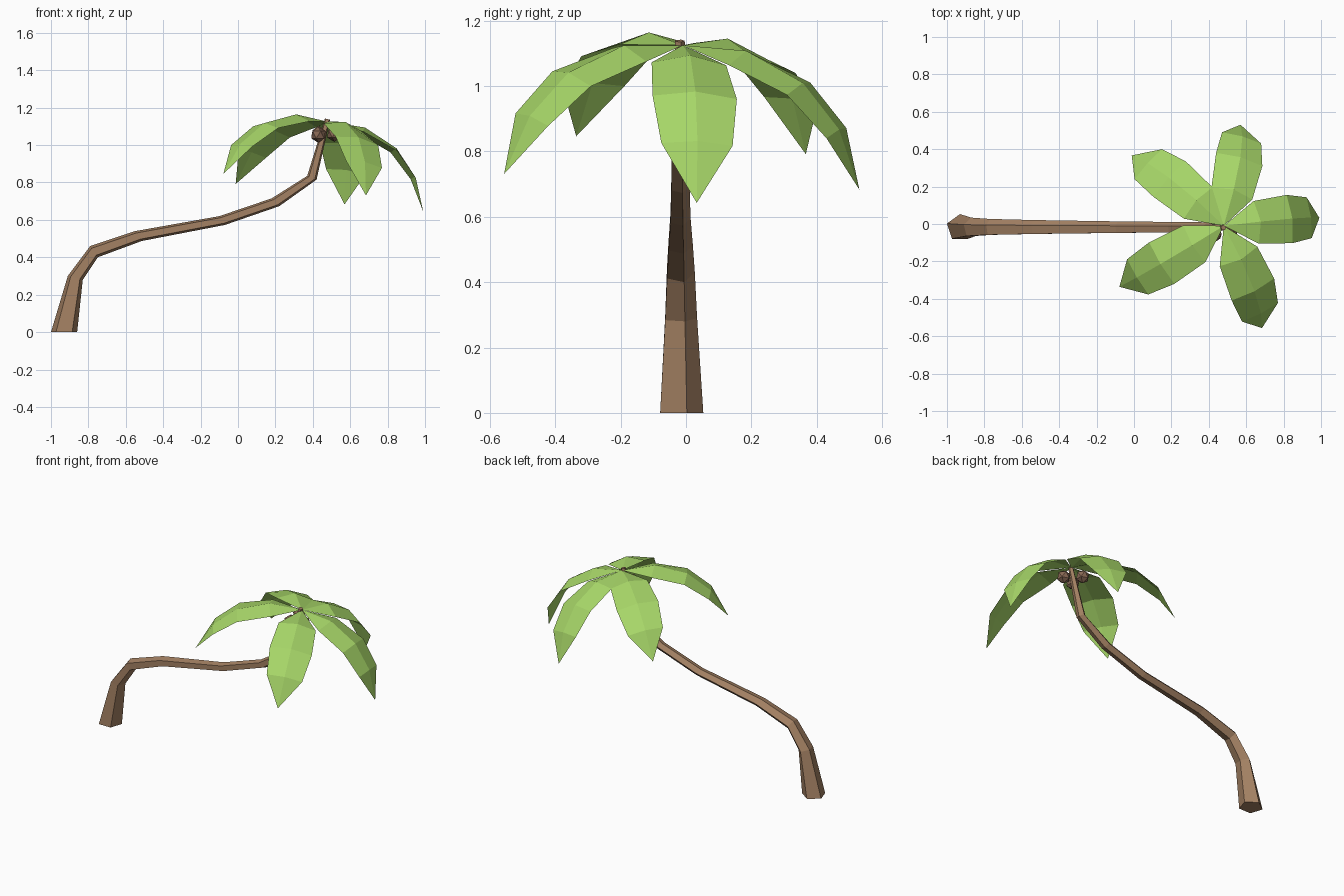
import bpy, bmesh, math
from mathutils import Matrix, Vector

if "Cube" in bpy.data.objects:
    bpy.data.objects.remove(bpy.data.objects["Cube"])


def material(name, rgb):
    m = bpy.data.materials.new(name)
    m.diffuse_color = (*rgb, 1)
    m.use_nodes = True
    m.node_tree.nodes["Principled BSDF"].inputs["Base Color"].default_value = m.diffuse_color
    return m


BARK = material("bark brown", (0.37, 0.22, 0.125))
GREEN = material("leaf green", (0.39, 0.68, 0.14))
NUT = material("coconut brown", (0.25, 0.14, 0.09))


def finish(bm, name, mat):
    me = bpy.data.meshes.new(name)
    bm.to_mesh(me)
    bm.free()
    me.materials.append(mat)
    ob = bpy.data.objects.new(name, me)
    bpy.context.collection.objects.link(ob)
    return ob


# Trunk: five-sided rings given by left (x, z), right (x, z) and radius in y
RINGS = [
    (-1.0, 0.0, -0.86, 0.0, 0.073),
    (-0.91, 0.30, -0.83, 0.28, 0.054),
    (-0.79, 0.46, -0.75, 0.40, 0.047),
    (-0.55, 0.54, -0.515, 0.487, 0.041),
    (-0.10, 0.62, -0.07, 0.573, 0.034),
    (0.18, 0.715, 0.22, 0.673, 0.031),
    (0.37, 0.835, 0.42, 0.815, 0.029),
    (0.465, 1.142, 0.492, 1.135, 0.016),
]
bm = bmesh.new()
prev = None
for xl, zl, xr, zr, ry in RINGS:
    c = Vector(((xl + xr) / 2, -0.02, (zl + zr) / 2))
    u = Vector((xr - xl, 0, zr - zl)) / 2 / 0.951
    ring = []
    for k in range(5):
        a = math.radians(90 + 72 * k)
        ring.append(bm.verts.new(c + u * math.cos(a) + Vector((0, ry * math.sin(a), 0))))
    if prev:
        for k in range(5):
            j = (k + 1) % 5
            bm.faces.new((prev[k], prev[j], ring[j], ring[k]))
    else:
        bm.faces.new(ring[::-1])
    prev = ring
bm.faces.new(prev)
bmesh.ops.recalc_face_normals(bm, faces=bm.faces)
finish(bm, "trunk", BARK)

# Leaves: one drooping folded blade, repeated around a tilted crown
# stations: distance, height, half width, fold depth, edge setback
STATIONS = [(0.202, 0.004, 0.115, 0.03, 0.02),
            (0.388, -0.076, 0.13, 0.02, 0.012),
            (0.512, -0.208, 0.11, 0.012, 0.008)]
TIP = (0.588, 0, -0.387)
crown = (Matrix.Translation((0.48, -0.01, 1.125))
         @ Matrix.Rotation(math.radians(9.6), 4, 'Y')
         @ Matrix.Rotation(math.radians(-3.5), 4, 'X'))
for n, angle in enumerate((6.5, 74, 137, 211, 297)):
    bm = bmesh.new()
    base = bm.verts.new((0, 0, 0))
    rows = []
    for r, z, w, fold, back in STATIONS:
        rows.append([bm.verts.new(p) for p in
                     ((r - back, -w, z - fold), (r, 0, z), (r - back, w, z - fold))])
    tip = bm.verts.new(TIP)
    for s in (0, 1):
        bm.faces.new((base, rows[0][s], rows[0][s + 1]))
        for a, b in zip(rows, rows[1:]):
            bm.faces.new((a[s], b[s], b[s + 1], a[s + 1]))
        bm.faces.new((rows[-1][s], tip, rows[-1][s + 1]))
    bm.transform(crown @ Matrix.Rotation(math.radians(angle), 4, 'Z'))
    finish(bm, f"leaf_{n + 1}", GREEN)

# Coconuts clustered below the crown
for n, pos in enumerate(((0.43, -0.055, 1.055), (0.43, 0.035, 1.06), (0.515, -0.04, 1.06))):
    bm = bmesh.new()
    bmesh.ops.create_icosphere(bm, subdivisions=1, radius=0.043,
                               matrix=Matrix.Translation(pos))
    finish(bm, f"coconut_{n + 1}", NUT)
